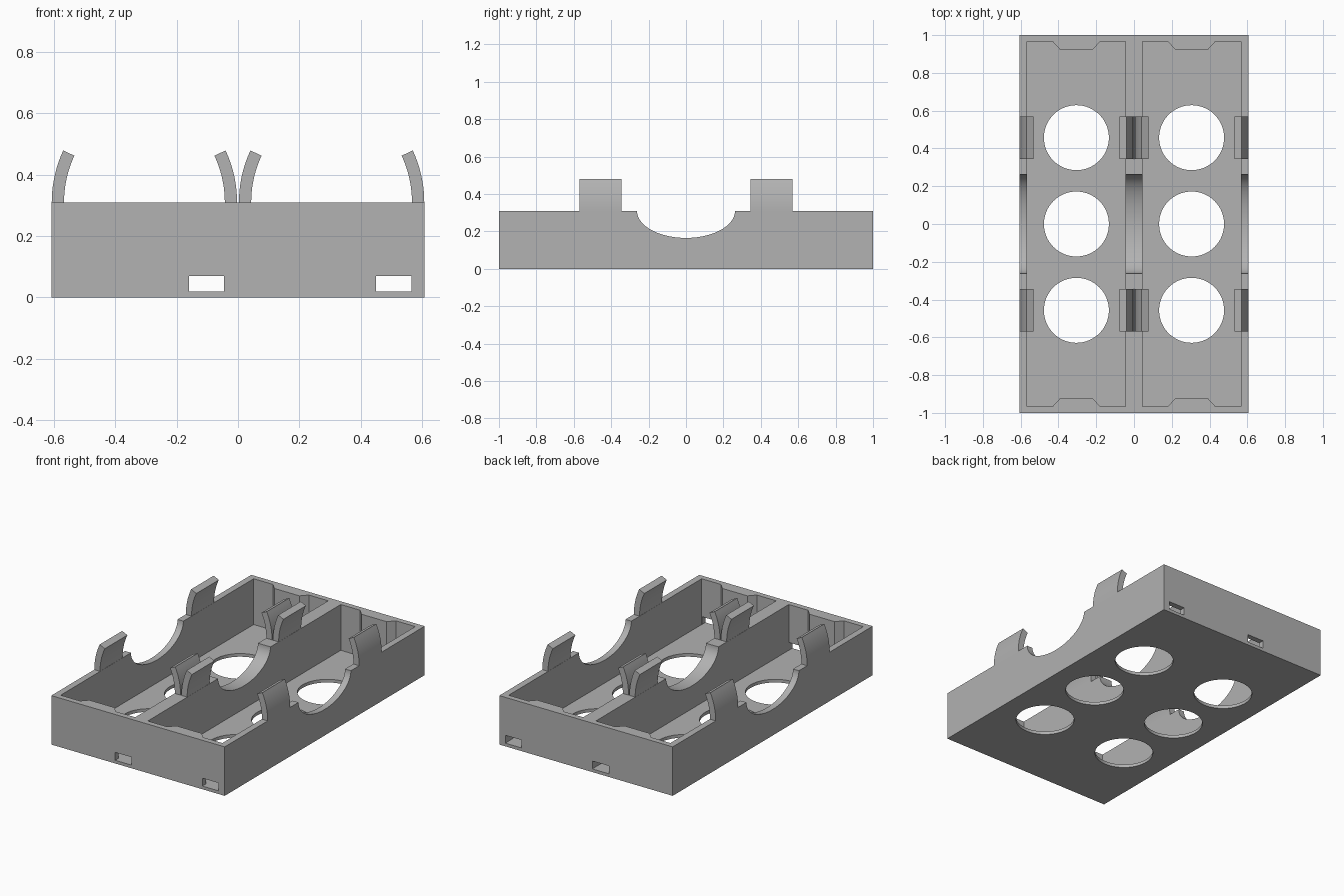
import bpy, bmesh, math
from mathutils import Vector

cube = bpy.data.objects.get("Cube")
if cube:
    bpy.data.objects.remove(cube, do_unlink=True)

W, H, WALL, FLOOR = 0.607, 0.31, 0.04, 0.02   # half width, height, side wall, floor
CELL = 0.305                                  # x of each bay's centre

grey = bpy.data.materials.new("mid grey plastic")
grey.use_nodes = True
colour = (0.445, 0.445, 0.445, 1)
grey.diffuse_color = colour
grey.node_tree.nodes["Principled BSDF"].inputs["Base Color"].default_value = colour


def prism(name, points, direction):
    """Extrude a closed 3D outline along a direction."""
    bm = bmesh.new()
    face = bm.faces.new([bm.verts.new(p) for p in points])
    out = bmesh.ops.extrude_face_region(bm, geom=[face])
    new = [g for g in out["geom"] if isinstance(g, bmesh.types.BMVert)]
    bmesh.ops.translate(bm, verts=new, vec=Vector(direction))
    bmesh.ops.recalc_face_normals(bm, faces=bm.faces)
    mesh = bpy.data.meshes.new(name)
    bm.to_mesh(mesh)
    bm.free()
    mesh.materials.append(grey)
    obj = bpy.data.objects.new(name, mesh)
    bpy.context.collection.objects.link(obj)
    return obj


def rect(x0, x1, y0, y1, z):
    return [(x0, y0, z), (x1, y0, z), (x1, y1, z), (x0, y1, z)]


def ellipse(a, b, n=64):
    return [(a * math.cos(math.tau * i / n), b * math.sin(math.tau * i / n))
            for i in range(n)]


def cut(body, cutter):
    cutter.hide_render = True
    mod = body.modifiers.new("cut", "BOOLEAN")
    mod.operation = "DIFFERENCE"
    mod.solver = "EXACT"
    mod.object = cutter
    cutters.append(cutter)


cutters = []
tray = prism("tray", rect(-W, W, -1, 1, 0), (0, 0, H))

# Bays: each outline has a bevelled contact pad at both ends
half = [(0.261, 0.965), (0.125, 0.965), (0.088, 0.925)]
quarter = half + [(-x, y) for x, y in reversed(half)]
outline = quarter + [(-x, -y) for x, y in quarter]
for cx in (-CELL, CELL):
    cut(tray, prism("bay_cutter", [(cx + x, y, FLOOR) for x, y in outline], (0, 0, 1)))
    # Round openings in the floor
    for cy in (-0.457, 0, 0.457):
        ring = [(cx + x, cy + y, -0.1) for x, y in ellipse(0.172, 0.172)]
        cut(tray, prism("floor_hole_cutter", ring, (0, 0, 0.2)))
    # Wire slots through both end walls
    for y in (-1, 1):
        slot = rect(cx + 0.145, cx + 0.26, y - 0.05, y + 0.05, FLOOR)
        cut(tray, prism("wire_slot_cutter", slot, (0, 0, 0.05)))

# Finger scoop across the side walls and divider
scoop = [(-1, y, H + z) for y, z in ellipse(0.262, 0.145, 96)]
cut(tray, prism("scoop_cutter", scoop, (2, 0, 0)))

# Bake the cuts and remove the cutters
bpy.context.view_layer.update()
graph = bpy.context.evaluated_depsgraph_get()
baked = bpy.data.meshes.new_from_object(tray.evaluated_get(graph))
tray.modifiers.clear()
tray.data = baked
for c in cutters:
    bpy.data.objects.remove(c, do_unlink=True)

# Curved retaining clips, leaning in over each bay
R, SWEEP, STEPS = 0.40, math.radians(25), 10
parts = [tray]
for cx, bay in ((-CELL, "right"), (CELL, "left")):
    for side in (-1, 1):
        for y0, end in ((-0.57, "front"), (0.345, "back")):
            arc = []
            for r, order in ((R, range(STEPS + 1)), (R - WALL, range(STEPS, -1, -1))):
                for i in order:
                    a = SWEEP * i / STEPS
                    x = 0.302 - R + r * math.cos(a)
                    arc.append((cx + side * x, y0, H + r * math.sin(a)))
            place = "outer" if side * cx > 0 else "inner"
            parts.append(prism(f"{bay}_{place}_{end}_clip", arc, (0, 0.225, 0)))

# Smooth the curves and keep the edges sharp
bpy.ops.object.select_all(action="DESELECT")
for p in parts:
    p.select_set(True)
bpy.context.view_layer.objects.active = tray
bpy.ops.object.shade_smooth_by_angle(angle=math.radians(30))
